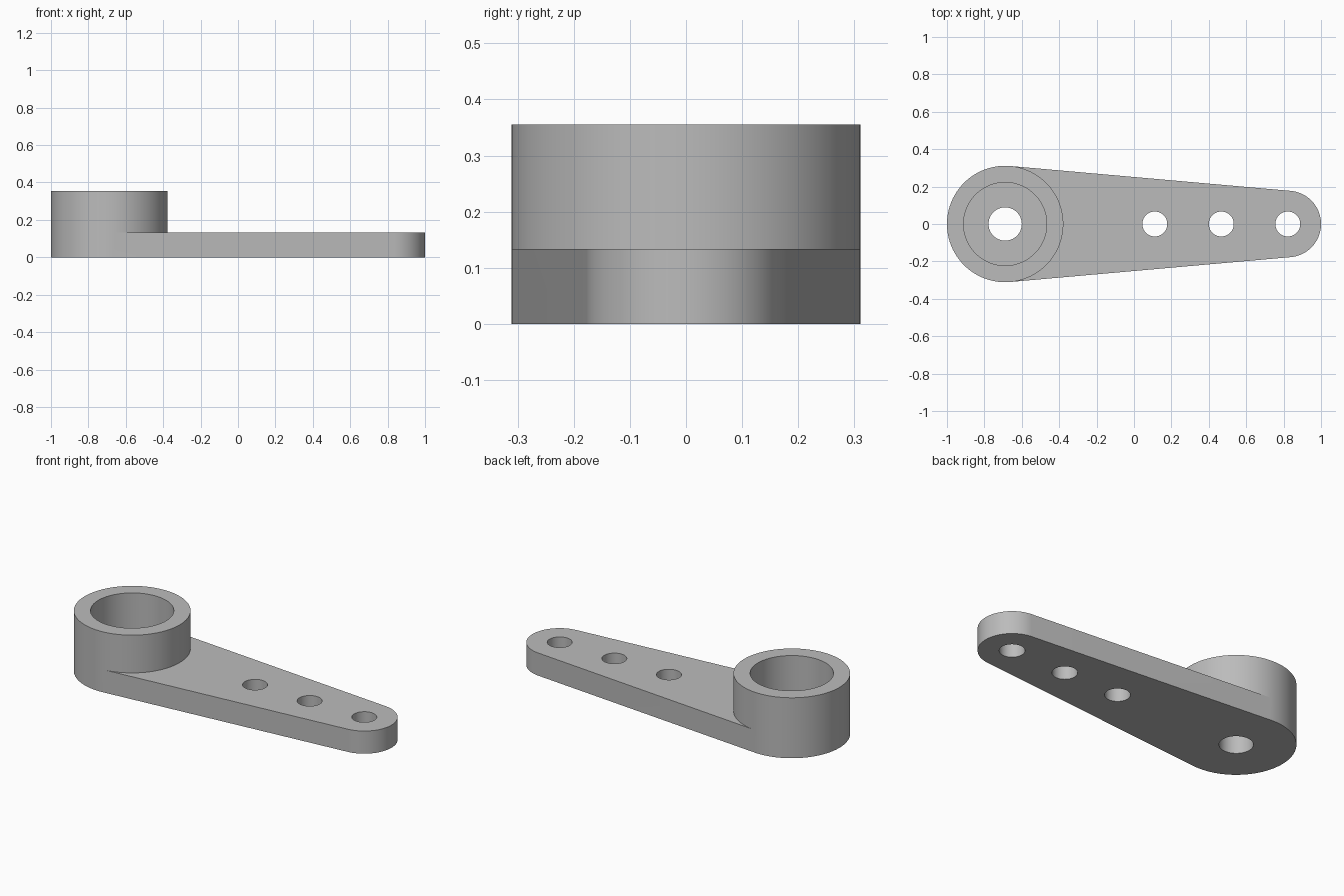
import bpy
import bmesh
from math import acos, cos, sin, pi, radians

cube = bpy.data.objects.get("Cube")
if cube:
    bpy.data.objects.remove(cube)

U = 2 / 45                      # one design unit
THICK, HEIGHT = 3 * U, 8 * U    # arm thickness, hub height
HUB_X, HUB_R = -1 + 7 * U, 7 * U
TIP_X, TIP_R = 1 - 4 * U, 4 * U
BORE_R, SHAFT_R, HOLE_R = 5 * U, 2 * U, 1.5 * U
TANGENT = acos((HUB_R - TIP_R) / (TIP_X - HUB_X))

bm = bmesh.new()


def arc(x, r, start, end, steps):
    """Points along an arc, both ends included."""
    angles = [start + (end - start) * i / steps for i in range(steps + 1)]
    return [(x + r * cos(a), r * sin(a)) for a in angles]


def circle(x, r, steps=64):
    return arc(x, r, 0, 2 * pi, steps)[:-1]


def wall(points, z0, z1, closed=True):
    """Vertical wall along a path."""
    pairs = list(zip(points, points[1:] + points[:1]))
    for a, b in pairs if closed else pairs[:-1]:
        bm.faces.new([bm.verts.new((*p, z)) for p, z in
                      ((a, z0), (b, z0), (b, z1), (a, z1))])


def cap(loops, z):
    """Flat face bounded by an outline and its holes."""
    edges = []
    for loop in loops:
        verts = [bm.verts.new((*p, z)) for p in loop]
        edges += [bm.edges.new((a, b))
                  for a, b in zip(verts, verts[1:] + verts[:1])]
    bmesh.ops.triangle_fill(bm, edges=edges, use_beauty=True)


# Outlines
hub_back = arc(HUB_X, HUB_R, TANGENT, 2 * pi - TANGENT, 64)
hub_front = arc(HUB_X, HUB_R, -TANGENT, TANGENT, 56)
tip = arc(TIP_X, TIP_R, -TANGENT, TANGENT, 56)
outline = hub_back + tip
hub = hub_back + hub_front[1:-1]
bore = circle(HUB_X, BORE_R, 96)
shaft = circle(HUB_X, SHAFT_R)
holes = [circle(TIP_X - i * 8 * U, HOLE_R) for i in range(3)]

# Tapered arm
wall(outline, 0, THICK)
cap([outline, shaft] + holes, 0)
cap([tip + hub_front[::-1]] + holes, THICK)
for hole in holes + [shaft]:
    wall(hole, 0, THICK)

# Raised hub with a recessed floor
wall(hub, THICK, HEIGHT)
wall(bore, THICK, HEIGHT)
cap([hub, bore], HEIGHT)
cap([bore, shaft], THICK)

bmesh.ops.remove_doubles(bm, verts=bm.verts[:], dist=1e-5)
bmesh.ops.recalc_face_normals(bm, faces=bm.faces[:])
mesh = bpy.data.meshes.new("lever_arm")
bm.to_mesh(mesh)
bm.free()

# Material
grey = bpy.data.materials.new("plain grey")
grey.use_nodes = True
grey.diffuse_color = (0.5, 0.5, 0.5, 1)
grey.node_tree.nodes["Principled BSDF"].inputs["Base Color"].default_value = (0.5, 0.5, 0.5, 1)
mesh.materials.append(grey)

arm = bpy.data.objects.new("lever_arm", mesh)
bpy.context.collection.objects.link(arm)
bpy.context.view_layer.objects.active = arm
arm.select_set(True)
bpy.ops.object.shade_smooth_by_angle(angle=radians(30))
